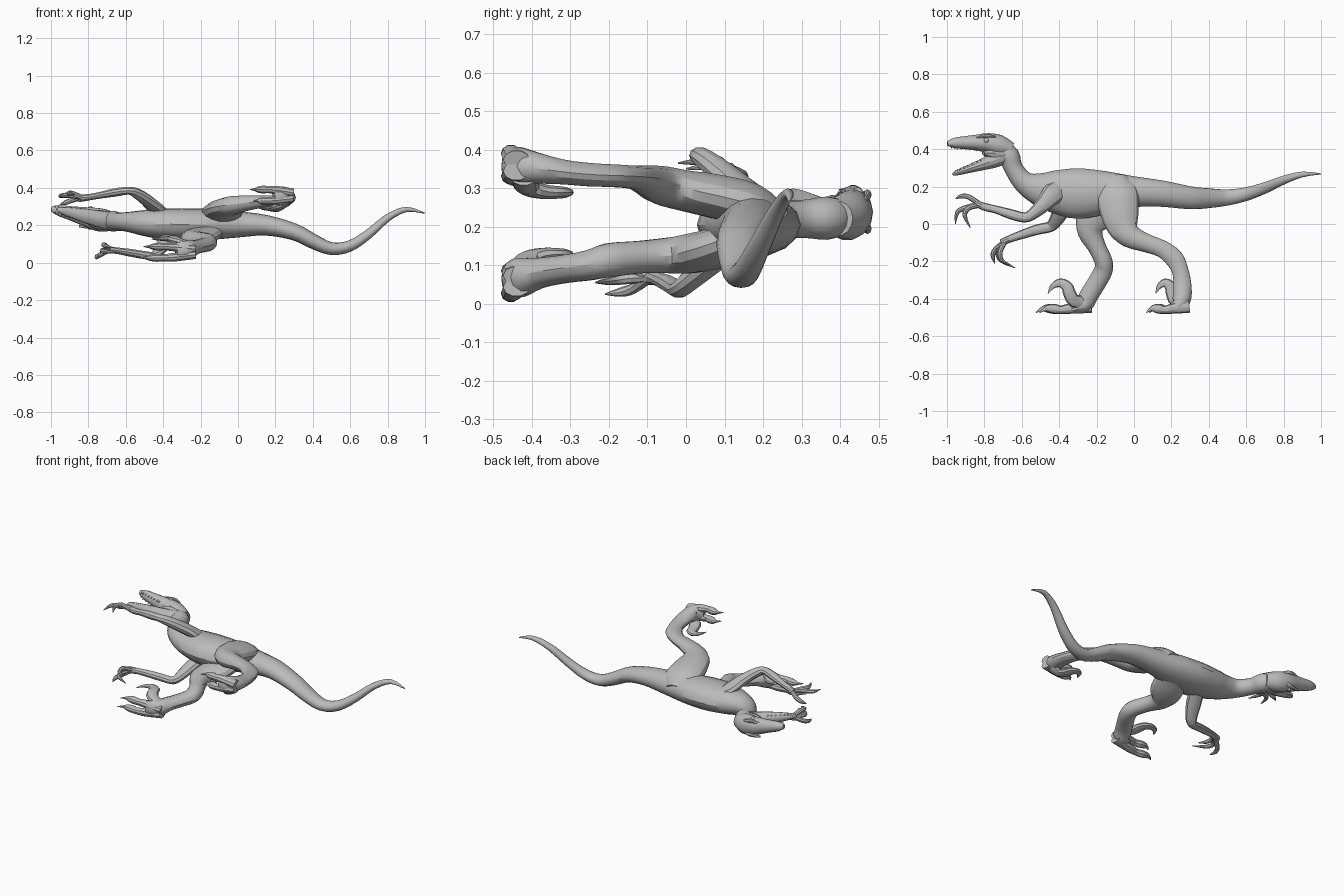
import bpy, bmesh, math
from mathutils import Vector, Matrix

cube = bpy.data.objects.get("Cube")
if cube:
    bpy.data.objects.remove(cube, do_unlink=True)

grey = bpy.data.materials.new("plain grey")
grey.use_nodes = True
grey.diffuse_color = (0.5, 0.5, 0.5, 1)
bsdf = grey.node_tree.nodes["Principled BSDF"]
bsdf.inputs["Base Color"].default_value = (0.5, 0.5, 0.5, 1)
bsdf.inputs["Roughness"].default_value = 0.8


def finish(name, bm, angle=30):
    bmesh.ops.recalc_face_normals(bm, faces=bm.faces)
    me = bpy.data.meshes.new(name)
    bm.to_mesh(me)
    bm.free()
    me.materials.append(grey)
    ob = bpy.data.objects.new(name, me)
    bpy.context.collection.objects.link(ob)
    bpy.ops.object.select_all(action='DESELECT')
    ob.select_set(True)
    bpy.context.view_layer.objects.active = ob
    bpy.ops.object.shade_smooth_by_angle(angle=math.radians(angle))


def smooth_path(rows, steps):
    """Catmull-Rom through rows of x, y, z, height radius, width radius."""
    out = []
    for i in range(len(rows) - 1):
        p = [rows[max(i - 1, 0)], rows[i], rows[i + 1], rows[min(i + 2, len(rows) - 1)]]
        for s in range(steps):
            t = s / steps
            out.append([0.5 * (2 * b + (c - a) * t + (2 * a - 5 * b + 4 * c - d) * t * t
                               + (3 * b - a - 3 * c + d) * t ** 3) for a, b, c, d in zip(*p)])
    return out + [list(rows[-1])]


def loft(name, rows, sides=12, steps=3):
    """Tube with elliptical sections whose width lies along z."""
    pts = smooth_path(rows, steps)
    bm = bmesh.new()
    rings = []
    for i, r in enumerate(pts):
        c = Vector(r[:3])
        t = (Vector(pts[min(i + 1, len(pts) - 1)][:3]) - Vector(pts[max(i - 1, 0)][:3])).normalized()
        wide = Vector((0, 0, 1))
        wide = (wide - t * wide.dot(t)).normalized()
        high = wide.cross(t)
        a, b = max(r[3], 0.001), max(r[4], 0.001)
        rings.append([bm.verts.new(c + high * a * math.cos(k * math.tau / sides)
                                   + wide * b * math.sin(k * math.tau / sides)) for k in range(sides)])
    for p, q in zip(rings, rings[1:]):
        for k in range(sides):
            j = (k + 1) % sides
            bm.faces.new((p[k], p[j], q[j], q[k]))
    bm.faces.new(rings[0])
    bm.faces.new(rings[-1])
    finish(name, bm)


# Tail, trunk and neck in one run
loft("body", [
    (.998, .268, .265, .003, .003), (.9, .265, .285, .015, .014), (.8, .235, .24, .023, .02),
    (.7, .193, .155, .03, .025), (.6, .16, .09, .036, .03), (.5, .142, .075, .043, .034),
    (.4, .138, .115, .053, .04), (.3, .14, .165, .061, .045), (.15, .162, .2, .07, .055),
    (0, .172, .205, .083, .07), (-.15, .168, .205, .115, .083), (-.3, .163, .205, .135, .086),
    (-.42, .173, .208, .116, .08), (-.51, .188, .213, .088, .068), (-.59, .225, .218, .059, .053),
    (-.645, .3, .22, .05, .049), (-.668, .365, .222, .056, .056), (-.71, .41, .225, .04, .045)],
    sides=16)

# Head with open jaws, joined by a cheek muscle
upper = [(-.655, .395, .222, .04, .045), (-.72, .417, .226, .058, .062), (-.78, .433, .238, .053, .059),
         (-.84, .435, .252, .043, .048), (-.9, .435, .266, .035, .038), (-.96, .433, .28, .028, .029),
         (-.998, .43, .288, .012, .014)]
lower = [(-.69, .365, .223, .045, .05), (-.75, .34, .235, .04, .045), (-.82, .315, .252, .03, .038),
         (-.89, .292, .268, .021, .029), (-.945, .274, .281, .014, .018), (-.97, .265, .286, .005, .006)]
loft("upper_jaw", upper, 14)
loft("lower_jaw", lower, 12)
loft("cheek", [(-.66, .36, .222, .045, .045), (-.72, .375, .226, .05, .052), (-.77, .38, .236, .035, .048),
               (-.805, .378, .244, .012, .03)], 12)

# Rows of small teeth along both jaws
bm = bmesh.new()
for rows, up, size in ((upper[3:], -1, 1), (lower[2:], 1, .75)):
    for r in smooth_path(rows, 3)[:-2]:
        for side in (-1, 1):
            pos = Vector((r[0], r[1] + up * r[3] * .85, r[2] + side * r[4] * .6))
            bmesh.ops.create_cone(bm, cap_ends=True, segments=5, radius1=.006 * size, radius2=.0005,
                                  depth=.024 * size, matrix=Matrix.Translation(pos)
                                  @ Matrix.Rotation(-up * math.pi / 2, 4, 'X'))
finish("teeth", bm)

# Eyes under brow ridges
for label, side in (("left", -1), ("right", 1)):
    z = .239 + side * .048
    bm = bmesh.new()
    bmesh.ops.create_uvsphere(bm, u_segments=12, v_segments=8, radius=.015,
                              matrix=Matrix.Translation((-.79, .446, z)))
    finish(label + "_eye", bm)
    loft(label + "_brow", [(-.74, .466, z - .014 * side, .004, .008), (-.785, .471, z - .004 * side, .011, .014),
                           (-.85, .46, z - .004 * side, .004, .006)], 8)

# Legs: thigh, bulging knee, shin and upright ankle bone
loft("rear_leg", [
    (-.1, .25, .22, .06, .03), (-.09, .17, .255, .11, .058), (-.078, .07, .28, .104, .058),
    (-.06, -.01, .295, .086, .053), (-.02, -.065, .308, .064, .05), (.06, -.1, .32, .05, .04),
    (.15, -.133, .328, .046, .031), (.215, -.185, .332, .05, .03), (.247, -.25, .335, .044, .031),
    (.258, -.32, .342, .048, .033), (.257, -.39, .352, .05, .042), (.238, -.437, .356, .042, .052),
    (.19, -.458, .356, .022, .045)], 14)
loft("front_leg", [
    (-.14, .17, .18, .08, .045), (-.19, .08, .145, .1, .052), (-.225, .01, .13, .088, .052),
    (-.232, -.05, .125, .066, .047), (-.2, -.12, .121, .049, .043), (-.163, -.2, .113, .048, .045),
    (-.165, -.25, .1, .05, .04), (-.2, -.315, .09, .05, .037), (-.24, -.38, .08, .05, .04),
    (-.27, -.432, .068, .046, .052), (-.33, -.458, .064, .022, .045)], 14)


def foot(name, x, z, k, inner):
    """Two walking toes and a raised sickle claw on the inner side."""
    def put(rows):
        return [(x + dx * k, y, z + inner * dz, a, b) for dx, y, dz, a, b in rows]
    for i, (dz, reach) in enumerate(((-.034, 1), (.026, .92))):
        loft(f"{name}_toe_{i + 1}", put([
            (.04, -.44, dz * .5, .035, .024), (-.07, -.452, dz * .9, .028, .024),
            (-.13 * reach, -.459, dz, .021, .02), (-.165 * reach, -.454, dz, .026, .022),
            (-.2 * reach, -.451, dz, .021, .017), (-.225 * reach, -.456, dz, .011, .008),
            (-.255 * reach, -.474, dz, .002, .002)]), 10)
    loft(f"{name}_sickle_claw", put([
        (.01, -.42, .03, .034, .022), (-.05, -.41, .055, .036, .022), (-.075, -.37, .066, .034, .02),
        (-.088, -.335, .068, .031, .017), (-.125, -.315, .068, .024, .013),
        (-.165, -.333, .067, .014, .008), (-.19, -.372, .066, .002, .002)]), 10)


foot("rear_foot", .262, .357, .77, -1)
foot("front_foot", -.27, .06, 1, 1)

# Arms
loft("upper_arm", [
    (-.385, .2, .25, .04, .025), (-.43, .165, .282, .058, .03), (-.48, .11, .327, .044, .032),
    (-.54, .055, .37, .031, .028), (-.585, .035, .385, .027, .022), (-.66, .053, .375, .027, .023),
    (-.74, .078, .36, .021, .018), (-.8, .092, .35, .021, .018), (-.85, .115, .345, .016, .022)], 10)
loft("lower_arm", [
    (-.36, .13, .15, .045, .025), (-.39, .07, .11, .045, .03), (-.42, .015, .065, .036, .027),
    (-.45, -.015, .038, .029, .022), (-.51, -.028, .042, .028, .022), (-.58, -.05, .054, .025, .021),
    (-.66, -.078, .066, .02, .018), (-.71, -.1, .07, .018, .023)], 10)

# Clawed fingers: joints tapering to a point
fingers = {
    "upper_finger_1": [(-.83, .11, .35), (-.885, .145, .335), (-.925, .148, .32), (-.953, .135, .31)],
    "upper_finger_2": [(-.83, .105, .35), (-.905, .085, .36), (-.945, .062, .358), (-.955, .0, .35)],
    "upper_finger_3": [(-.83, .1, .345), (-.885, .085, .37), (-.905, .045, .37), (-.875, -.02, .365)],
    "lower_finger_1": [(-.69, -.095, .068), (-.74, -.135, .04), (-.755, -.17, .03), (-.745, -.21, .025)],
    "lower_finger_2": [(-.69, -.095, .068), (-.725, -.15, .065), (-.71, -.195, .06), (-.635, -.235, .055)],
    "lower_finger_3": [(-.69, -.095, .07), (-.715, -.145, .095), (-.71, -.19, .09), (-.665, -.22, .08)],
}
for name, joints in fingers.items():
    loft(name, [(*p, r, r) for p, r in zip(joints, (.014, .014, .012, .002))], 8)
